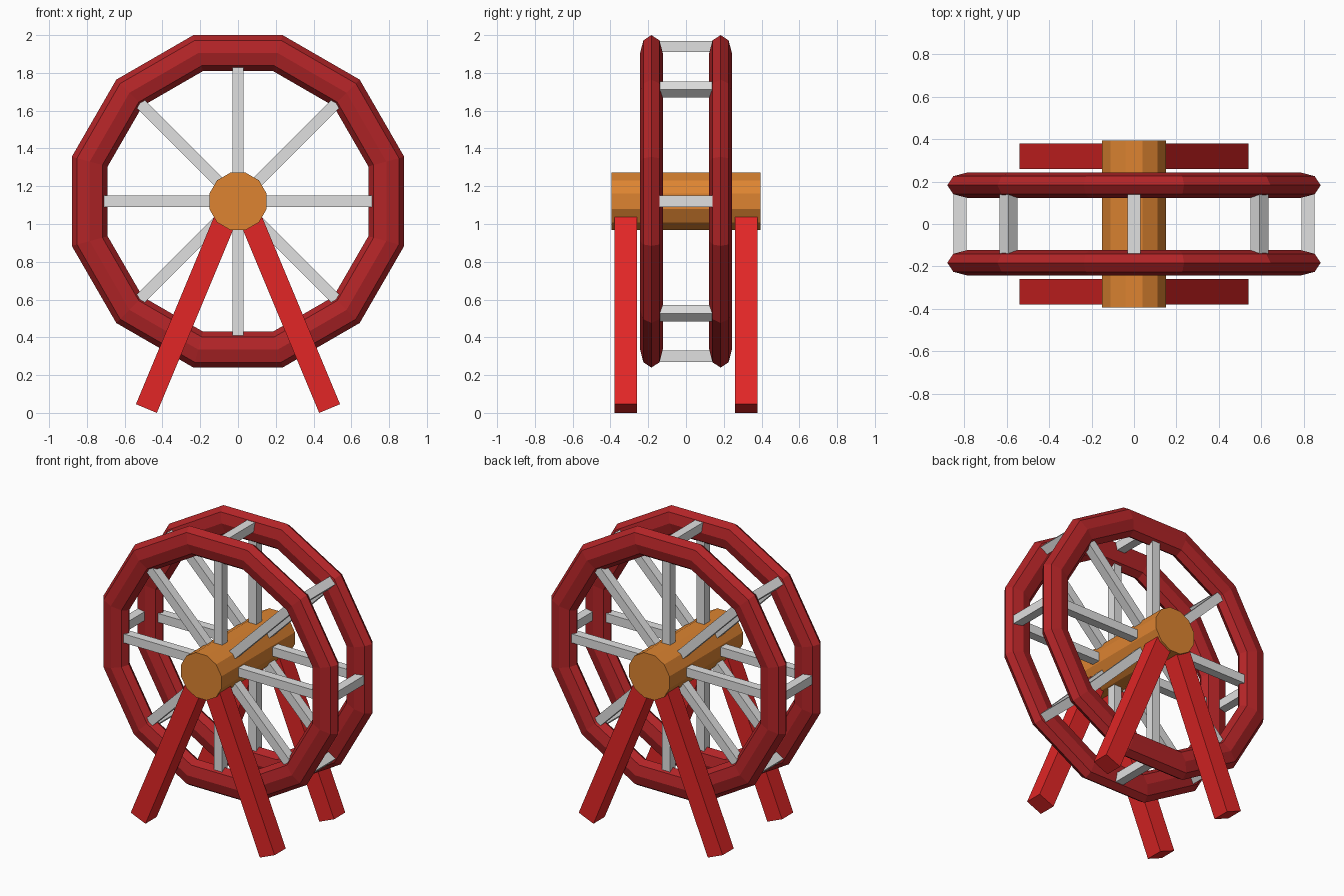
import bpy, math
from mathutils import Matrix, Vector

if "Cube" in bpy.data.objects:
    bpy.data.objects.remove(bpy.data.objects["Cube"])

CZ = 1.12        # axle height
RING_Y = 0.183   # offset of each wheel ring


def srgb(r, g, b):
    f = lambda c: c / 12.92 if c <= 0.04045 else ((c + 0.055) / 1.055) ** 2.4
    return (f(r / 255), f(g / 255), f(b / 255), 1)


def material(name, rgb):
    m = bpy.data.materials.new(name)
    m.diffuse_color = srgb(*rgb)
    m.use_nodes = True
    m.node_tree.nodes["Principled BSDF"].inputs["Base Color"].default_value = m.diffuse_color
    return m


DARK_RED = material("dark red", (178, 36, 39))
RED = material("bright red", (226, 38, 38))
ORANGE = material("orange wood", (221, 132, 49))
GREY = material("light grey", (224, 224, 224))


def finish(name, mat, matrix):
    ob = bpy.context.object
    ob.name = name
    ob.data.transform(matrix)
    ob.data.materials.append(mat)
    return ob


def box(name, mat, size, centre, angle):
    """Box of the given size, turned about the y axis."""
    bpy.ops.mesh.primitive_cube_add(size=1)
    return finish(name, mat, Matrix.Translation(centre)
                  @ Matrix.Rotation(angle, 4, 'Y')
                  @ Matrix.Diagonal((*size, 1)))


LAY_DOWN = Matrix.Rotation(math.pi / 2, 4, 'X') @ Matrix.Rotation(math.radians(15), 4, 'Z')

# axle hub
bpy.ops.mesh.primitive_cylinder_add(vertices=12, radius=0.157, depth=0.787)
hub_turn = Matrix.Rotation(math.pi / 2, 4, 'X') @ Matrix.Rotation(math.radians(15), 4, 'Z')
finish("axle_hub", ORANGE, Matrix.Translation((0, 0, CZ)) @ hub_turn)

for side, s in (("front", -1), ("back", 1)):
    # twelve-sided wheel ring, flattened along the axle
    bpy.ops.mesh.primitive_torus_add(major_segments=12, minor_segments=8,
                                     major_radius=0.8127, minor_radius=0.0984)
    finish(side + "_wheel_ring", DARK_RED,
           Matrix.Translation((0, s * RING_Y, CZ)) @ LAY_DOWN
           @ Matrix.Diagonal((1, 1, 0.61, 1)))

    # spokes from the hub into the ring
    for i in range(8):
        a = i * math.pi / 4
        d = Vector((math.sin(a), 0, math.cos(a)))
        box(f"{side}_spoke_{i}", GREY, (0.06, 0.06, 0.68),
            d * 0.44 + Vector((0, s * RING_Y, CZ)), a)

    # pair of slanted support legs
    for label, m in (("left", -1), ("right", 1)):
        foot = Vector((m * 0.485, s * 0.319, 0.023))
        top = Vector((m * 0.070, s * 0.319, 1.019))
        d = top - foot
        box(f"{side}_{label}_leg", RED, (0.12, 0.12, d.length),
            (foot + top) / 2, math.atan2(d.x, d.z))

# crossbars joining the two rings
for i in range(8):
    a = i * math.pi / 4
    r = 0.82 if i % 2 == 0 else 0.838
    box(f"crossbar_{i}", GREY, (0.06, 0.34, 0.06),
        (r * math.sin(a), 0, CZ + r * math.cos(a)), a)
